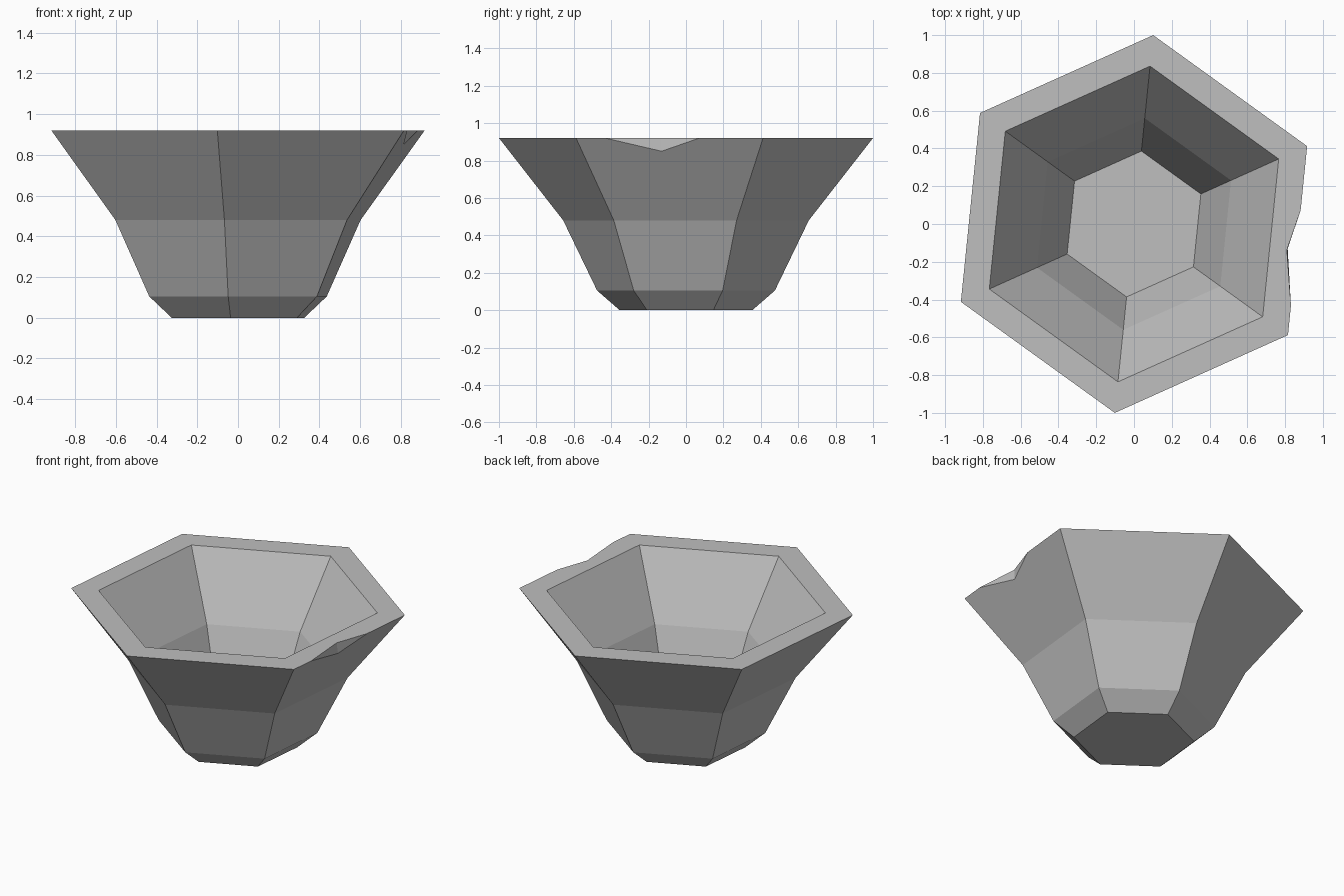
import bpy, bmesh
from math import radians, sin, cos
from mathutils import Vector

cube = bpy.data.objects.get("Cube")
if cube:
    bpy.data.objects.remove(cube, do_unlink=True)

SIDES = 6
FIRST_ANGLE = 84.2
CHIPPED = 1                      # side that carries the chip in the rim

# (radius, height) from the foot, up the outside, over the rim, down the inside
PROFILE = [(0.357, 0.0), (0.478, 0.105), (0.66, 0.48), (1.005, 0.92),
           (0.84, 0.92), (0.563, 0.525), (0.388, 0.13)]
RIM = 3

stone = bpy.data.materials.new("grey_stone")
stone.use_nodes = True
colour = (0.52, 0.52, 0.52, 1)
stone.diffuse_color = colour
stone.node_tree.nodes["Principled BSDF"].inputs["Base Color"].default_value = colour

bm = bmesh.new()


def ring(radius, z):
    angles = [radians(FIRST_ANGLE - i * 360 / SIDES) for i in range(SIDES)]
    return [bm.verts.new((radius * cos(a), radius * sin(a), z)) for a in angles]


rings = [ring(r, z) for r, z in PROFILE]

# chip: two points on the outer rim edge, one down the wall, one in the rim top
a, b = (rings[RIM][CHIPPED + k].co for k in (0, 1))
c, d = (rings[RIM - 1][CHIPPED + k].co for k in (0, 1))
middle = a.lerp(b, 0.55)
chip_start = bm.verts.new(a.lerp(b, 0.34))
chip_end = bm.verts.new(a.lerp(b, 0.845))
chip_low = bm.verts.new(middle.lerp(c.lerp(d, 0.55), 0.16))
chip_top = bm.verts.new(Vector((middle.x * 0.94, middle.y, middle.z)))

# walls and rim
for level in range(len(rings) - 1):
    low, high = rings[level], rings[level + 1]
    for i in range(SIDES):
        j = (i + 1) % SIDES
        face = [low[i], low[j], high[j], high[i]]
        if i == CHIPPED and level == RIM - 1:
            face = [low[i], low[j], high[j], chip_end, chip_low, chip_start, high[i]]
        elif i == CHIPPED and level == RIM:
            face = [low[i], chip_start, chip_top, chip_end, low[j], high[j], high[i]]
        bm.faces.new(face)

# chip faces, foot and inner floor
bm.faces.new((chip_start, chip_low, chip_top))
bm.faces.new((chip_low, chip_end, chip_top))
bm.faces.new(rings[0])
bm.faces.new(rings[-1])
bmesh.ops.recalc_face_normals(bm, faces=bm.faces)

mesh = bpy.data.meshes.new("chipped_bowl")
bm.to_mesh(mesh)
bm.free()
mesh.materials.append(stone)
bowl = bpy.data.objects.new("chipped_bowl", mesh)
bpy.context.collection.objects.link(bowl)
